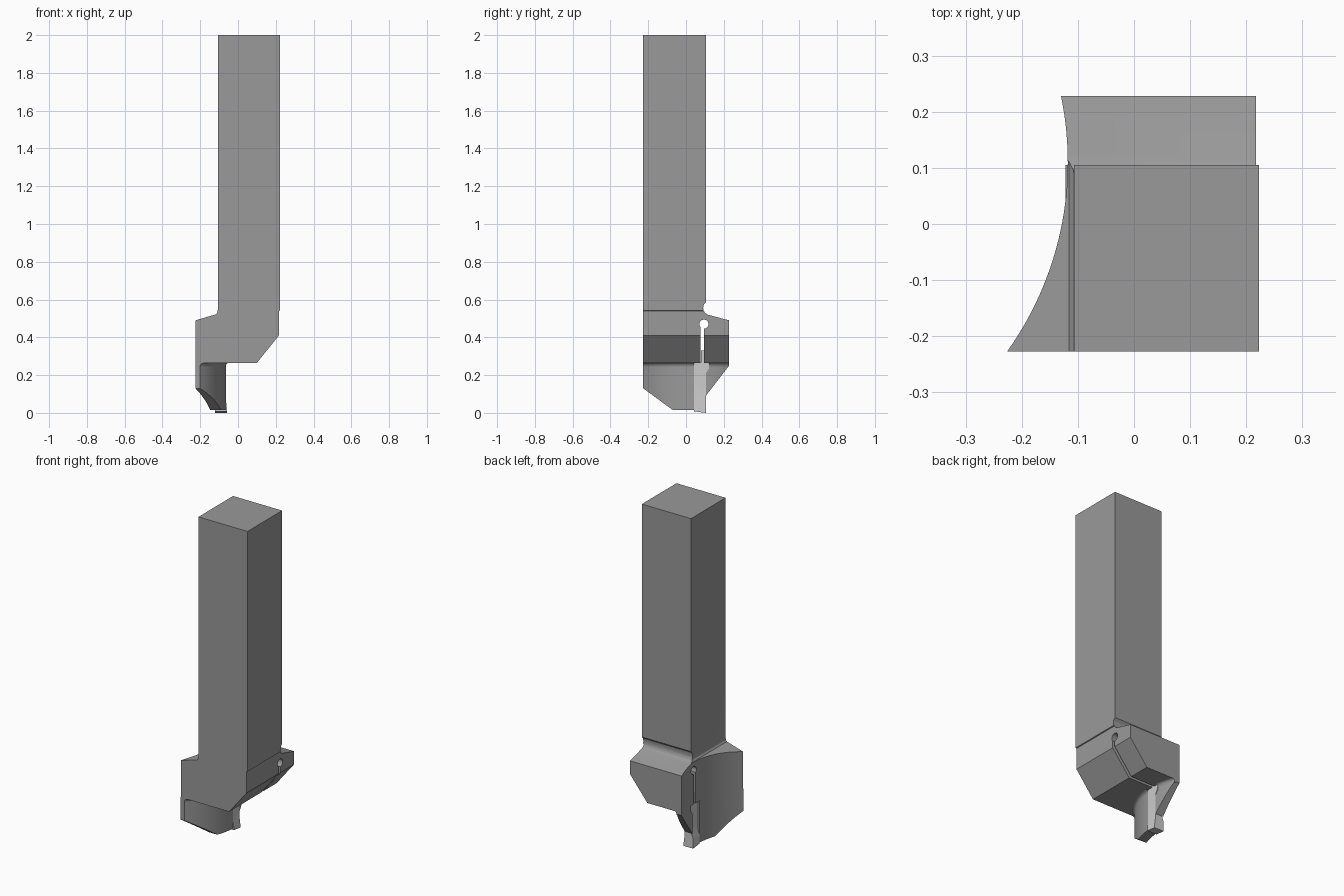
import bpy, bmesh, math
from mathutils import Vector

if "Cube" in bpy.data.objects:
    bpy.data.objects.remove(bpy.data.objects["Cube"])


def prism(name, pts, axis, lo, hi):
    """Extrude a 2D outline along x (pts = y,z), y (pts = x,z) or z (pts = x,y)."""
    place = {'x': lambda a, b, t: (t, a, b),
             'y': lambda a, b, t: (a, t, b),
             'z': lambda a, b, t: (a, b, t)}[axis]
    bm = bmesh.new()
    face = bm.faces.new([bm.verts.new(place(a, b, lo)) for a, b in pts])
    new = bmesh.ops.extrude_face_region(bm, geom=[face])['geom']
    step = Vector(place(0, 0, hi - lo))
    bmesh.ops.translate(bm, vec=step, verts=[v for v in new if isinstance(v, bmesh.types.BMVert)])
    return finish(name, bm)


def finish(name, bm):
    bmesh.ops.recalc_face_normals(bm, faces=bm.faces)
    mesh = bpy.data.meshes.new(name)
    bm.to_mesh(mesh)
    bm.free()
    ob = bpy.data.objects.new(name, mesh)
    bpy.context.collection.objects.link(ob)
    return ob


def combine(ob, cutter, operation):
    mod = ob.modifiers.new(operation, 'BOOLEAN')
    mod.operation, mod.object, mod.solver = operation, cutter, 'EXACT'
    bpy.context.view_layer.objects.active = ob
    bpy.ops.object.modifier_apply(modifier=mod.name)
    bpy.data.objects.remove(cutter)


def arc(apex_x, apex_y, r, y0, y1, n=28):
    """Plan arc bulging toward +x, with its centre on the -x side."""
    ys = [y0 + (y1 - y0) * i / n for i in range(n + 1)]
    return [(apex_x - r + math.sqrt(r * r - (y - apex_y) ** 2), y) for y in ys]


def circle(cx, cy, r, n=32):
    return [(cx + r * math.cos(2 * math.pi * i / n), cy + r * math.sin(2 * math.pi * i / n))
            for i in range(n)]


FRONT, BACK = -0.227, 0.228

# shank and head: front outline crossed with side outline
front_outline = [(-0.107, 2), (-0.107, 0.545), (-0.109, 0.532), (-0.116, 0.522),
                 (-0.225, 0.49), (-0.225, 0.265), (0.1, 0.265), (0.217, 0.41),
                 (0.217, 0.54), (0.223, 0.542), (0.223, 2)]
side_outline = [(FRONT, 2), (FRONT, 0.2), (BACK, 0.2), (BACK, 0.49), (0.115, 0.52),
                (0.1, 0.53), (0.093, 0.542), (0.091, 0.556), (0.094, 0.572),
                (0.105, 0.586), (0.105, 2)]
body = prism("shank_and_head", front_outline, 'y', FRONT, BACK)
combine(body, prism("side_cut", side_outline, 'x', -0.4, 0.4), 'INTERSECT')

# concave clearance on the left of the head
relief = arc(-0.118, 0.11, 0.58, -0.3, 0.3) + [(-0.5, 0.3), (-0.5, -0.3)]
combine(body, prism("relief_cut", relief, 'z', 0.1, 0.8), 'DIFFERENCE')

# clamping slot ending in a round hole
combine(body, prism("slot_cut", [(0.078, 0.2), (0.096, 0.2), (0.096, 0.47), (0.078, 0.47)],
                    'x', -0.4, 0.4), 'DIFFERENCE')
combine(body, prism("hole_cut", circle(0.095, 0.47, 0.024), 'x', -0.4, 0.4), 'DIFFERENCE')

# curved support blade and clamp jaw, with a pocket for the insert
plan = arc(-0.118, 0.11, 0.58, FRONT, BACK) + arc(-0.064, 0.07, 0.389, FRONT, BACK)[::-1]
blade = prism("blade", plan, 'z', -0.05, 0.267)
blade_side = [(-0.3, 0.3), (-0.3, 0.184), (-0.07, 0.015), (0.075, 0.015), (0.075, 0.09),
              (0.105, 0.09), (BACK, 0.25), (0.3, 0.3)]
combine(blade, prism("blade_cut", blade_side, 'x', -0.4, 0.4), 'INTERSECT')
insert_side = [(0.043, 0.266), (0.043, 0.008), (0.105, 0.0), (0.105, 0.21), (0.122, 0.235),
               (0.122, 0.266), (0.0955, 0.266), (0.0955, 0.33), (0.0785, 0.33), (0.0785, 0.266)]
pocket_side = [(0.043, 0.3), (0.043, -0.1), (0.105, -0.1), (0.105, 0.21), (0.122, 0.235),
               (0.122, 0.3)]
combine(blade, prism("pocket_cut", pocket_side, 'x', -0.4, 0.4), 'DIFFERENCE')

# fillet where the blade meets the underside of the head
fillet = [(0.02 * (1 - math.sin(a)), 0.266 - 0.02 * (1 - math.cos(a)))
          for a in (math.pi / 8 * i for i in range(5))]
bm = bmesh.new()
rows = []
for x, y in arc(-0.064, 0.07, 0.389, FRONT, BACK):
    k = 1 / Vector((x + 0.453, y - 0.07)).normalized().x
    rows.append([bm.verts.new((x + d * k, y, z))
                 for d, z in fillet + [(-0.008, 0.246), (-0.008, 0.266)]])
for r0, r1 in zip(rows, rows[1:]):
    for j in range(len(r0)):
        k = (j + 1) % len(r0)
        bm.faces.new((r0[j], r0[k], r1[k], r1[j]))
bm.faces.new(rows[0])
bm.faces.new(rows[-1])
blade_fillet = finish("blade_fillet", bm)
combine(blade_fillet, prism("fillet_cut", pocket_side, 'x', -0.4, 0.4), 'DIFFERENCE')

# cutting insert with a slightly flared tip and a tongue in the slot
insert = prism("insert", insert_side, 'x', -0.2, 0.0)
insert_front = [(-0.11, 0.4), (-0.11, 0.09), (-0.122, 0.06), (-0.122, -0.1),
                (-0.058, -0.1), (-0.058, 0.02), (-0.063, 0.06), (-0.063, 0.4)]
combine(insert, prism("insert_cut", insert_front, 'y', -0.2, 0.2), 'INTERSECT')

# dark steel holder, plain light insert
steel = bpy.data.materials.new("dark_steel")
steel.diffuse_color = (0.32, 0.32, 0.32, 1)
steel.use_nodes = True
steel.node_tree.nodes["Principled BSDF"].inputs["Base Color"].default_value = steel.diffuse_color
for ob in (body, blade, blade_fillet, insert):
    if ob is not insert:
        ob.data.materials.clear()
        ob.data.materials.append(steel)
    bpy.ops.object.select_all(action='DESELECT')
    ob.select_set(True)
    bpy.context.view_layer.objects.active = ob
    bpy.ops.object.shade_smooth_by_angle(angle=math.radians(25))
